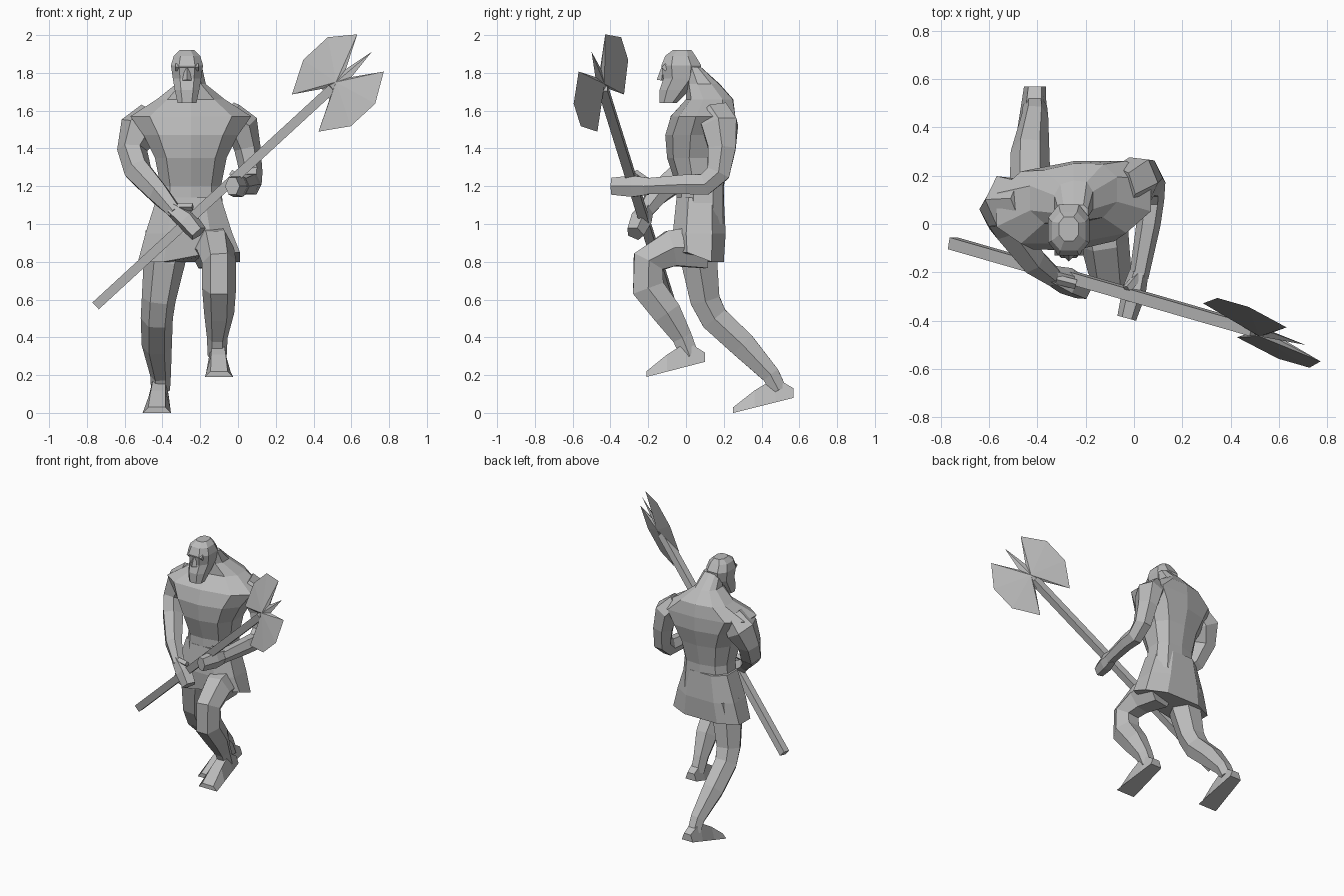
import bpy, bmesh, math
from mathutils import Vector

cube = bpy.data.objects.get("Cube")
if cube:
    bpy.data.objects.remove(cube)

grey = (.5, .5, .5, 1)
stone = bpy.data.materials.new("plain_grey")
stone.use_nodes = True
stone.diffuse_color = grey
stone.node_tree.nodes["Principled BSDF"].inputs["Base Color"].default_value = grey


def finish(name, bm):
    """Turn a bmesh into a flat shaded object."""
    bmesh.ops.recalc_face_normals(bm, faces=bm.faces)
    mesh = bpy.data.meshes.new(name)
    bm.to_mesh(mesh)
    bm.free()
    mesh.materials.append(stone)
    obj = bpy.data.objects.new(name, mesh)
    bpy.context.scene.collection.objects.link(obj)
    return obj


def loft(name, rings):
    """Skin a list of equally long point rings and cap both ends."""
    bm = bmesh.new()
    rows = [[bm.verts.new(point) for point in ring] for ring in rings]
    for low, high in zip(rows, rows[1:]):
        for i in range(len(low)):
            bm.faces.new((low[i - 1], low[i], high[i], high[i - 1]))
    bm.faces.new(rows[0])
    bm.faces.new(rows[-1])
    return finish(name, bm)


def limb(name, joints, sides=6, across=(1, 0, 0), depth=1.0, turn=0.0):
    """Tube through (x, y, z, radius) joints, each ring square to the path."""
    points = [Vector(joint[:3]) for joint in joints]
    last = len(points) - 1
    rings = []
    for i, (point, joint) in enumerate(zip(points, joints)):
        radius = joint[3]
        path = (points[min(i + 1, last)] - points[max(i - 1, 0)]).normalized()
        side = Vector(across)
        side = (side - path * side.dot(path)).normalized()
        front = path.cross(side) * depth
        angles = [math.tau * k / sides + turn for k in range(sides)]
        rings.append([point + (side * math.cos(a) + front * math.sin(a)) * radius for a in angles])
    return loft(name, rings)


def soften(value, reach):
    """Push a sine or cosine outwards so that a ring becomes a rounded box."""
    return math.copysign(min(1, abs(value) / reach) ** .8, value)


def stack(name, middle, levels, sides=8, twist=0.0):
    """Level rings given as (height, half width, front, back)."""
    reach = math.cos(math.pi / sides)
    rings = []
    for height, half, front, back in levels:
        ring = []
        for k in range(sides):
            angle = math.tau * (k + .5) / sides
            x = soften(math.cos(angle), reach) * half
            y = (front + back + soften(math.sin(angle), reach) * (back - front)) / 2
            ring.append(Vector((middle + x, y + twist * x, height)))
        rings.append(ring)
    return loft(name, rings)


def foot(name, heel, toe, half):
    """Wedge foot that rises over the instep and widens towards the toe."""
    heel, toe = Vector(heel), Vector(toe)
    rings = []
    for share, height in ((0, .05), (.3, .13), (.65, .09), (1, .03)):
        sole = heel.lerp(toe, share)
        side = Vector((half * (.6 + .4 * share), 0, 0))
        lift = Vector((0, 0, height))
        rings.append([sole - side, sole + side, sole + lift + side * .6, sole + lift - side * .6])
    return loft(name, rings)


# Torso from waist through the shoulders to the nape
stack("torso", -.25, [
    (1, .18, -.05, .2),
    (1.2, .16, -.05, .2),
    (1.35, .19, -.1, .23),
    (1.47, .25, -.11, .26),
    (1.57, .32, -.08, .26),
    (1.66, .18, 0, .25),
    (1.74, .08, 0, .18),
    (1.83, .06, 0, .08),
], sides=10, twist=.1)

# Flared kilt, its hem raised over the forward thigh
kilt = stack("kilt", -.26, [
    (.8, .27, -.06, .2),
    (.95, .23, -.07, .21),
    (1.14, .17, -.05, .2),
])
for vertex in kilt.data.vertices:
    spot = vertex.co
    if spot.z < .9 and spot.x > -.2 and spot.y < .05:
        spot.z += .05

# Head with beard, nose and brow
stack("head", -.27, [
    (1.64, .05, -.14, -.05),
    (1.71, .065, -.14, .02),
    (1.77, .075, -.12, .07),
    (1.84, .085, -.13, .08),
    (1.89, .07, -.11, .05),
    (1.92, .04, -.07, .03),
])
limb("nose", [(-.27, -.12, 1.83, .01), (-.27, -.13, 1.76, .025)], sides=4)
limb("brow", [(-.33, -.11, 1.83, .02), (-.21, -.11, 1.83, .02)], sides=4, across=(0, 0, 1))

# Arms from shoulder over elbow to wrist
limb("right_arm", [
    (-.45, .1, 1.58, .08),
    (-.52, .09, 1.5, .11),
    (-.56, .06, 1.39, .08),
    (-.53, 0, 1.28, .075),
    (-.42, -.15, 1.16, .06),
    (-.33, -.22, 1.06, .04),
], depth=1.1)
limb("left_arm", [
    (-.05, .15, 1.58, .08),
    (.02, .18, 1.52, .09),
    (.05, .19, 1.4, .07),
    (.07, .17, 1.27, .06),
    (.07, .1, 1.21, .055),
    (.06, 0, 1.21, .05),
    (.02, -.22, 1.2, .04),
], depth=1.2)

# Hands closed around the shaft
limb("right_hand", [
    (-.35, -.21, 1.08, .04),
    (-.27, -.24, 1.02, .06),
    (-.21, -.27, .95, .05),
], sides=5)
limb("right_thumb", [(-.32, -.23, 1.09, .02), (-.24, -.25, 1.09, .02)], sides=4, across=(0, 0, 1))
limb("left_hand", [
    (.02, -.2, 1.2, .04),
    (0, -.28, 1.2, .05),
    (-.03, -.39, 1.2, .04),
], depth=1.3)
limb("left_thumb", [(.03, -.2, 1.22, .02), (-.03, -.27, 1.27, .02)], sides=4)

# Rear leg, stretched backwards
limb("right_leg", [
    (-.37, .08, .95, .12),
    (-.39, .07, .8, .11),
    (-.42, .1, .6, .09),
    (-.43, .15, .5, .085),
    (-.43, .3, .36, .08),
    (-.41, .45, .2, .055),
    (-.41, .49, .12, .05),
])
foot("right_foot", heel=(-.41, .57, .08), toe=(-.43, .25, 0), half=.075)

# Forward leg, knee raised
limb("left_leg", [
    (-.15, .1, .88, .12),
    (-.12, -.08, .87, .1),
    (-.1, -.2, .8, .09),
    (-.1, -.2, .66, .09),
    (-.1, -.1, .53, .08),
    (-.11, -.02, .4, .055),
    (-.11, .02, .3, .05),
], depth=1.1)
foot("left_foot", heel=(-.11, .1, .27), toe=(-.1, -.21, .19), half=.075)

# Axe shaft
shaft_end, shaft_top = Vector((-.75, -.08, .57)), Vector((.5, -.44, 1.72))
limb("axe_shaft", [(*shaft_end, .035), (*shaft_top, .035)], sides=4, across=(0, 1, 0), turn=math.pi / 4)

# Double axe head: half an outline along and across the shaft, mirrored
along = (shaft_top - shaft_end).normalized()
across = Vector((.5, -.5, -.7))
across = (across - along * across.dot(along)).normalized()
ridge = along.cross(across) * .02
spike = (.29, 0)
half_blade = [(.12, .03), (.28, .14), (.14, .25), (-.04, .25), (-.2, .14), (-.05, .04)]
outline = [spike] + half_blade + [(u, -v) for u, v in reversed(half_blade)]

bm = bmesh.new()
rim = [bm.verts.new(shaft_top + along * u + across * v) for u, v in outline]
for sign in (-1, 1):
    hub = bm.verts.new(shaft_top + along * .04 + ridge * sign)
    for i, corner in enumerate(rim):
        bm.faces.new((corner, rim[i - 1], hub))
finish("axe_head", bm)
